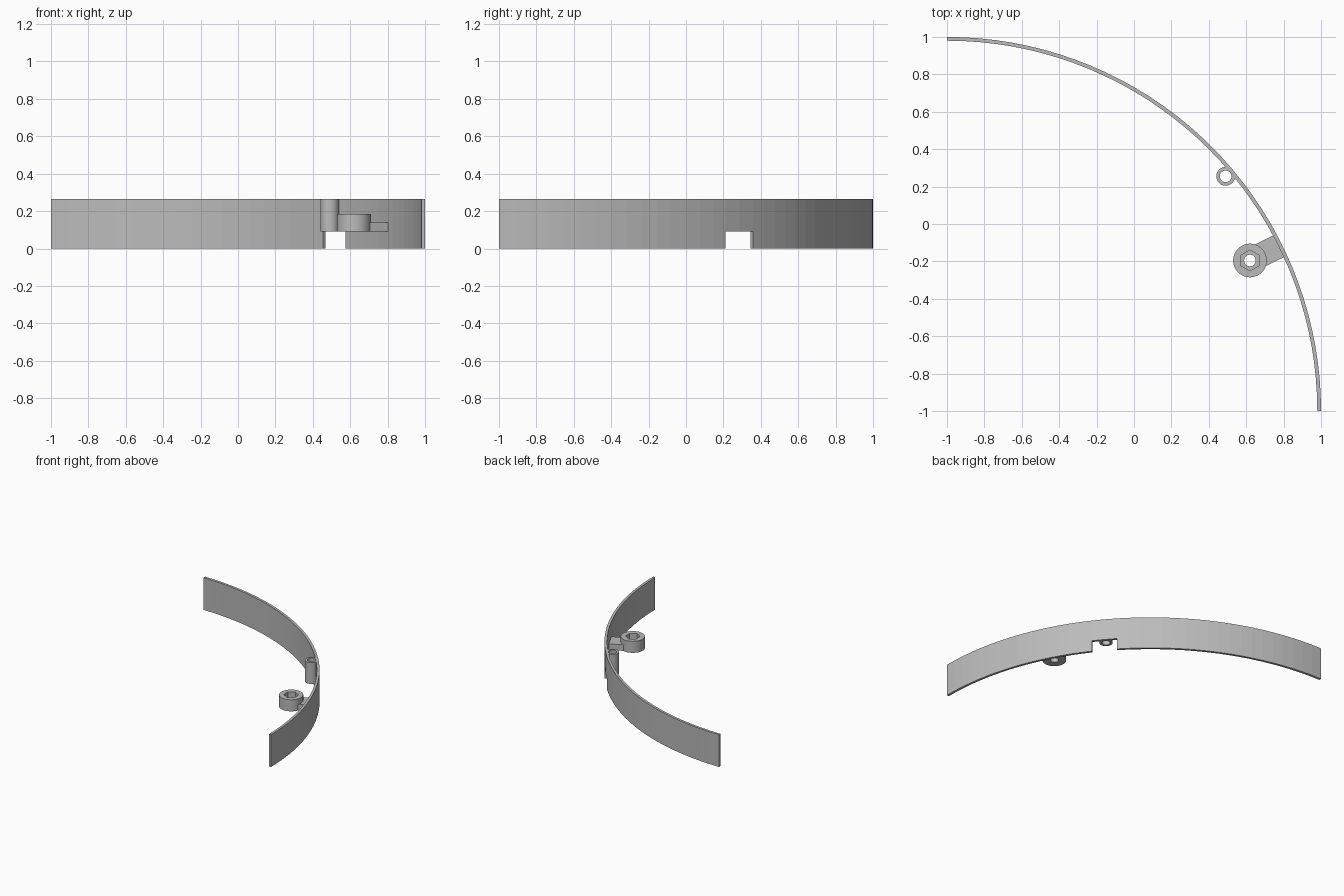
import bpy
import bmesh
from math import cos, sin, pi, radians, atan2, hypot

cube = bpy.data.objects.get("Cube")
if cube:
    bpy.data.objects.remove(cube)

HEIGHT, LEDGE = 0.265, 0.09
OUTER, INNER = 2.0, 1.98
CX, CY = -1.0, -1.0          # centre of the quarter circle

grey = bpy.data.materials.new("plain grey")
grey.use_nodes = True
grey.diffuse_color = (0.5, 0.5, 0.5, 1)
grey.node_tree.nodes["Principled BSDF"].inputs["Base Color"].default_value = (0.5, 0.5, 0.5, 1)


def finish(name, bm, smooth_angle):
    bmesh.ops.recalc_face_normals(bm, faces=bm.faces)
    mesh = bpy.data.meshes.new(name)
    bm.to_mesh(mesh)
    bm.free()
    mesh.materials.append(grey)
    obj = bpy.data.objects.new(name, mesh)
    bpy.context.collection.objects.link(obj)
    bpy.ops.object.select_all(action="DESELECT")
    obj.select_set(True)
    bpy.context.view_layer.objects.active = obj
    bpy.ops.object.shade_smooth_by_angle(angle=radians(smooth_angle))
    return obj


def lathe(name, centre, rings, sides=48):
    """Closed turned solid; a ring is (radius, z, is_hexagon)."""
    bm = bmesh.new()
    loops = []
    for radius, z, is_hex in rings:
        loop = []
        for i in range(sides):
            a = 2 * pi * i / sides
            r = radius
            if is_hex:       # radius is half the distance across flats
                r /= cos((a + pi / 6) % (pi / 3) - pi / 6)
            loop.append(bm.verts.new((centre[0] + r * cos(a), centre[1] + r * sin(a), z)))
        loops.append(loop)
    for k, low in enumerate(loops):
        high = loops[(k + 1) % len(loops)]
        for i in range(sides):
            j = (i + 1) % sides
            bm.faces.new((low[i], low[j], high[j], high[i]))
    return finish(name, bm, 30)


# Curved wall: a strip of panels with one lower panel left open as the notch
notch = (37.25, 42.75)
angles = sorted({i * 2.5 for i in range(37) if not notch[0] < i * 2.5 < notch[1]} | set(notch) | {40.0})
levels = (0, LEDGE, HEIGHT)
bm = bmesh.new()


def wall_vert(radius, angle, z):
    a = radians(angle)
    return bm.verts.new((CX + radius * cos(a), CY + radius * sin(a), z))


outer, inner = ([[wall_vert(r, a, z) for z in levels] for a in angles] for r in (OUTER, INNER))
for i in range(len(angles) - 1):
    for k in range(2):
        if k == 0 and notch[0] <= angles[i] < notch[1]:
            continue
        for side in (outer, inner):
            bm.faces.new((side[i][k], side[i + 1][k], side[i + 1][k + 1], side[i][k + 1]))
# Close the thickness along every open border of the outer skin
twin = {o: n for so, sn in zip(outer, inner) for o, n in zip(so, sn)}
for edge in [e for e in bm.edges if e.is_boundary and all(v in twin for v in e.verts)]:
    a, b = edge.verts
    bm.faces.new((a, b, twin[b], twin[a]))
bmesh.ops.delete(bm, geom=[v for v in bm.verts if not v.link_faces], context="VERTS")
finish("curved_wall", bm, 1)

# Screw tube above the notch
lathe("screw_tube", (0.49, 0.255), [(0.05, LEDGE, False), (0.05, HEIGHT, False),
                                    (0.031, HEIGHT, False), (0.031, LEDGE, False)])

# Round boss with a hexagonal nut pocket over a through hole
boss = (0.62, -0.195)
lathe("nut_boss", boss, [(0.09, LEDGE, False), (0.09, 0.185, False), (0.048, 0.185, True),
                         (0.048, 0.135, True), (0.031, 0.135, False), (0.031, LEDGE, False)])

# Flat arm joining the boss to the wall
direction = atan2(boss[1] - CY, boss[0] - CX)
start = hypot(boss[0] - CX, boss[1] - CY) + 0.06
end = 1.985
bm = bmesh.new()
bmesh.ops.create_cube(bm, size=1)
bmesh.ops.scale(bm, verts=bm.verts, vec=(end - start, 0.13, 0.05))
arm = finish("boss_arm", bm, 30)
middle = (start + end) / 2
arm.location = (CX + middle * cos(direction), CY + middle * sin(direction), LEDGE + 0.025)
arm.rotation_euler.z = direction
